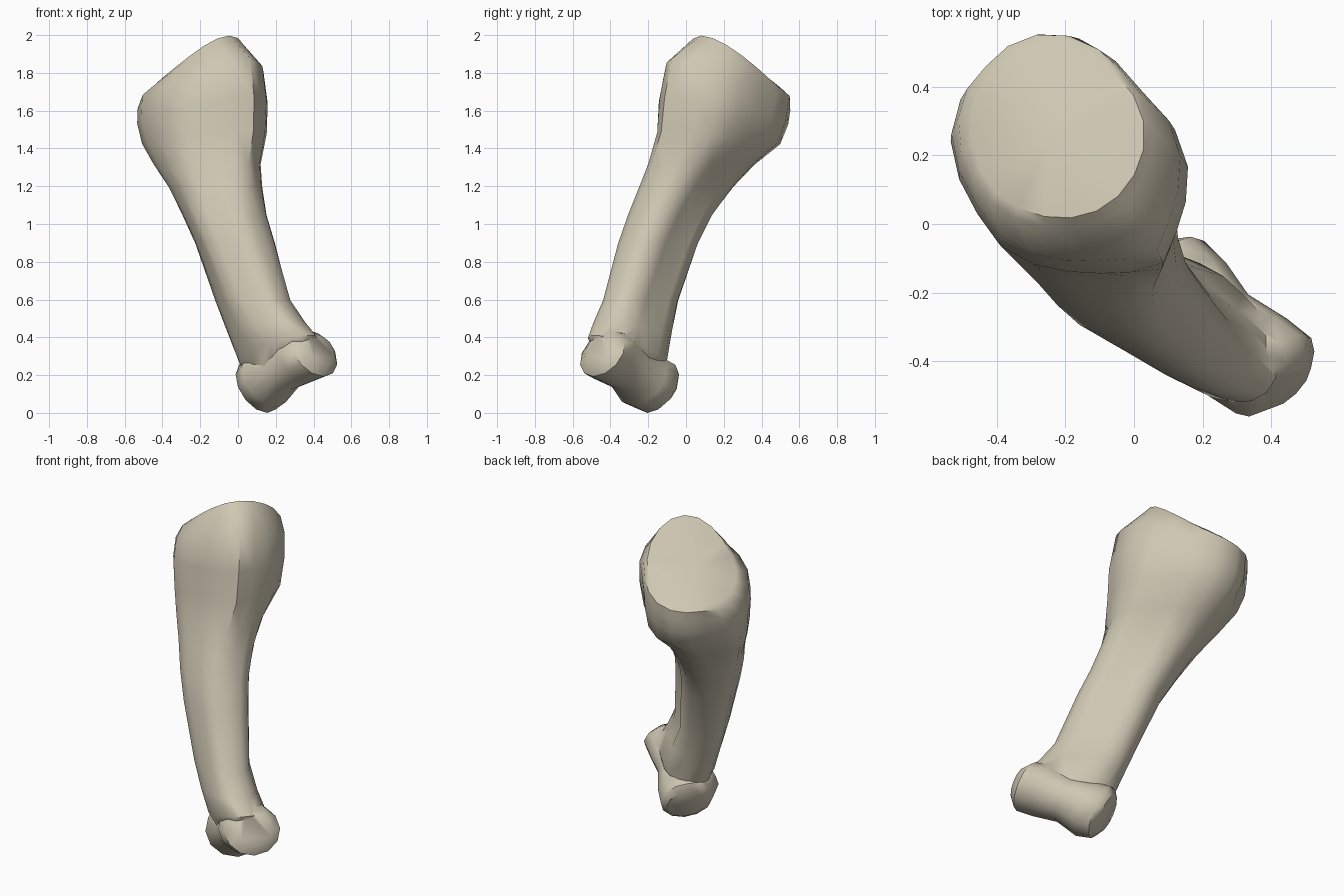
import bpy, bmesh, math
from mathutils import Vector

if "Cube" in bpy.data.objects:
    bpy.data.objects.remove(bpy.data.objects["Cube"], do_unlink=True)

bone = bpy.data.materials.new("bone_beige")
bone.use_nodes = True
colour = (0.62, 0.57, 0.45, 1)
bone.diffuse_color = colour
bone.node_tree.nodes["Principled BSDF"].inputs["Base Color"].default_value = colour

# Diagonal working axes: S is the thin direction, T the wide direction
S = Vector((1, 1, 0)).normalized()
T = Vector((-1, 1, 0)).normalized()
Z = Vector((0, 0, 1))


def loft(name, rings, start_tip=None):
    """Skin closed rings of points; cap the ends, optionally with a fan."""
    bm = bmesh.new()
    rows = [[bm.verts.new(p) for p in ring] for ring in rings]
    n = len(rows[0])
    for a, b in zip(rows, rows[1:]):
        for i in range(n):
            j = (i + 1) % n
            bm.faces.new((a[i], a[j], b[j], b[i]))
    if start_tip:
        tip = bm.verts.new(start_tip)
        for i in range(n):
            bm.faces.new((tip, rows[0][(i + 1) % n], rows[0][i]))
    else:
        bm.faces.new(rows[0])
    bm.faces.new(rows[-1])
    bmesh.ops.recalc_face_normals(bm, faces=bm.faces)
    mesh = bpy.data.meshes.new(name)
    bm.to_mesh(mesh)
    bm.free()
    mesh.materials.append(bone)
    obj = bpy.data.objects.new(name, mesh)
    bpy.context.collection.objects.link(obj)
    return obj


def shaft_ring(t0, t1, s0, s1, z, tilt, droop, square_s, square_t, sides=20):
    """Oval with squarer corners toward +S and +T, and a saddle-shaped height."""
    tc, ta, sc, sa = (t0 + t1) / 2, (t1 - t0) / 2, (s0 + s1) / 2, (s1 - s0) / 2
    ring = []
    for i in range(sides):
        a = 2 * math.pi * i / sides
        c, d = math.cos(a), math.sin(a)
        f = 1 + abs(c * d) * (square_s * max(c, c / 2) + square_t * d)
        ring.append(S * (sc + sa * c * f) + T * (tc + ta * d * f)
                    + Z * (z + tilt * ta * d * f - droop * c * c))
    return ring


# Shaft: wide tilted head narrowing to a flattened shaft
sections = [
    (0.09, 0.61, -0.22, 0.27, 1.845, -0.6, 0.07, 0.1, 0),
    (0.05, 0.63, -0.25, 0.29, 1.82, -0.54, 0.06, 0.1, 0.1),
    (-0.1, 0.61, -0.3, 0.29, 1.74, -0.39, 0.02, 0.2, 0.25),
    (-0.14, 0.6, -0.32, 0.28, 1.6, -0.2, 0, 0.25, 0.25),
    (-0.15, 0.55, -0.32, 0.25, 1.46, -0.1, 0, 0.3, 0.3),
    (-0.17, 0.45, -0.32, 0.14, 1.32, 0, 0, 0.4, 0.25),
    (-0.2, 0.34, -0.32, 0.07, 1.2, 0, 0, 0.6, 0.15),
    (-0.25, 0.23, -0.325, 0.02, 1.05, 0, 0, 0.7, 0),
    (-0.32, 0.13, -0.32, 0, 0.9, 0, 0, 0.8, 0),
    (-0.45, 0, -0.285, -0.01, 0.6, 0, 0, 0.7, 0),
    (-0.55, -0.06, -0.26, 0.03, 0.46, -0.1, 0, 0.4, 0),
    (-0.62, -0.12, -0.23, 0.08, 0.34, -0.3, 0, 0.1, 0),
    (-0.6, -0.16, -0.18, 0.06, 0.25, -0.4, 0, 0, 0),
]
shaft = loft("long_bone", [shaft_ring(*s) for s in sections],
             T * 0.35 + Z * 1.79)

# Pulley joint: two knuckles with a groove between, on a sloping axis
W = (T * 0.48 + Z * 0.88).normalized()


def pulley_ring(t, z, s0, s1, radius, sides=12):
    centre = S * (s0 + s1) / 2 + T * t + Z * z
    angles = [2 * math.pi * i / sides for i in range(sides)]
    return [centre + S * ((s1 - s0) / 2 * math.cos(a)) + W * (radius * math.sin(a))
            for a in angles]


stations = [
    (-0.64, 0.34, -0.11, 0.08, 0.09),
    (-0.6, 0.32, -0.18, 0.13, 0.14),
    (-0.51, 0.3, -0.2, 0.12, 0.15),
    (-0.38, 0.24, -0.19, 0.09, 0.13),
    (-0.27, 0.18, -0.23, 0.11, 0.155),
    (-0.18, 0.14, -0.18, 0.11, 0.155),
    (-0.15, 0.13, -0.14, 0.08, 0.11),
]
pulley = loft("pulley_joint", [pulley_ring(*s) for s in stations])

# Fuse the joint into the shaft
union = shaft.modifiers.new("fuse_joint", "BOOLEAN")
union.operation = "UNION"
union.solver = "EXACT"
union.object = pulley
bpy.context.view_layer.objects.active = shaft
bpy.ops.object.select_all(action="DESELECT")
shaft.select_set(True)
bpy.ops.object.modifier_apply(modifier=union.name)
bpy.data.objects.remove(pulley, do_unlink=True)

# Rest the lowest point on the floor and shade softly
low = min(v.co.z for v in shaft.data.vertices)
for v in shaft.data.vertices:
    v.co.z -= low
bpy.ops.object.shade_smooth_by_angle(angle=math.radians(45))
